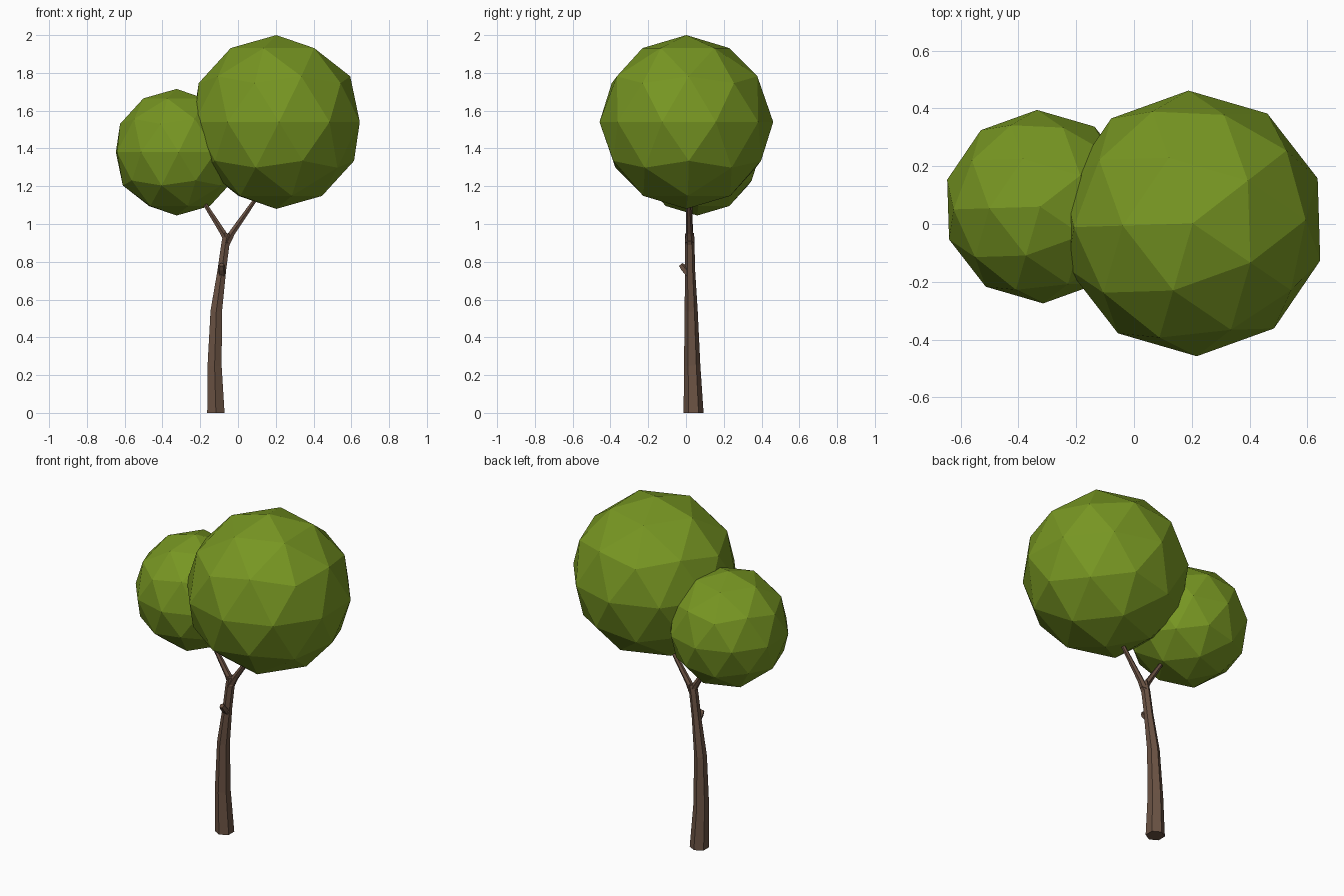
import bpy, bmesh, math
from mathutils import Vector

if "Cube" in bpy.data.objects:
    bpy.data.objects.remove(bpy.data.objects["Cube"])


def material(name, rgb):
    m = bpy.data.materials.new(name)
    m.diffuse_color = (*rgb, 1)
    m.use_nodes = True
    m.node_tree.nodes["Principled BSDF"].inputs["Base Color"].default_value = m.diffuse_color
    return m


GREEN = material("leaf green", (0.185, 0.305, 0.016))
BROWN = material("bark brown", (0.145, 0.085, 0.057))


def finish(bm, name, mat):
    bmesh.ops.recalc_face_normals(bm, faces=bm.faces)
    me = bpy.data.meshes.new(name)
    bm.to_mesh(me)
    bm.free()
    me.materials.append(mat)
    ob = bpy.data.objects.new(name, me)
    bpy.context.collection.objects.link(ob)
    return ob


def crown(name, loc, r):
    bm = bmesh.new()
    bmesh.ops.create_icosphere(bm, subdivisions=2, radius=r)
    ob = finish(bm, name, GREEN)
    ob.location = loc
    ob.rotation_euler.z = math.radians(181.8)
    return ob


def limb(name, path, sides=6):
    """Tapered faceted tube through (x, y, z, radius) stations."""
    bm = bmesh.new()
    pts = [Vector(p[:3]) for p in path]
    rings = []
    for i, p in enumerate(pts):
        t = (pts[min(i + 1, len(pts) - 1)] - pts[max(i - 1, 0)]).normalized()
        if p.z == 0:
            t = Vector((0, 0, 1))  # flat cut on the ground
        q = Vector((0, 0, 1)).rotation_difference(t)
        ring = []
        for k in range(sides):
            a = 2 * math.pi * k / sides + math.pi / 2
            v = q @ Vector((math.cos(a), math.sin(a), 0))
            ring.append(bm.verts.new(p + v * path[i][3]))
        rings.append(ring)
    for lo, hi in zip(rings, rings[1:]):
        for k in range(sides):
            n = (k + 1) % sides
            bm.faces.new((lo[k], lo[n], hi[n], hi[k]))
    bm.faces.new(rings[0])
    bm.faces.new(rings[-1])
    return finish(bm, name, BROWN)


# Foliage balls
crown("large_crown", (0.203, 0.002, 1.54), 0.46)
crown("small_crown", (-0.325, 0.06, 1.38), 0.335)

# Bent trunk
limb("trunk", [(-0.117, 0.040, 0, 0.053), (-0.124, 0.033, 0.25, 0.043),
               (-0.115, 0.027, 0.54, 0.035), (-0.085, 0.022, 0.76, 0.026),
               (-0.066, 0.020, 0.90, 0.025), (-0.055, 0.019, 0.95, 0.024)])

# Forked branches running into the crowns
limb("left_branch", [(-0.052, 0.019, 0.90, 0.022), (-0.080, 0.019, 0.955, 0.018),
                     (-0.172, 0.021, 1.10, 0.012), (-0.25, 0.03, 1.22, 0.009)])
limb("right_branch", [(-0.068, 0.019, 0.89, 0.024), (-0.030, 0.018, 0.955, 0.018),
                      (0.082, 0.013, 1.115, 0.012), (0.16, 0.008, 1.23, 0.009)])

# Short broken twig on the front of the trunk
limb("twig_stub", [(-0.085, 0.015, 0.735, 0.020), (-0.087, -0.012, 0.765, 0.019),
                   (-0.088, -0.028, 0.785, 0.014)], 5)
